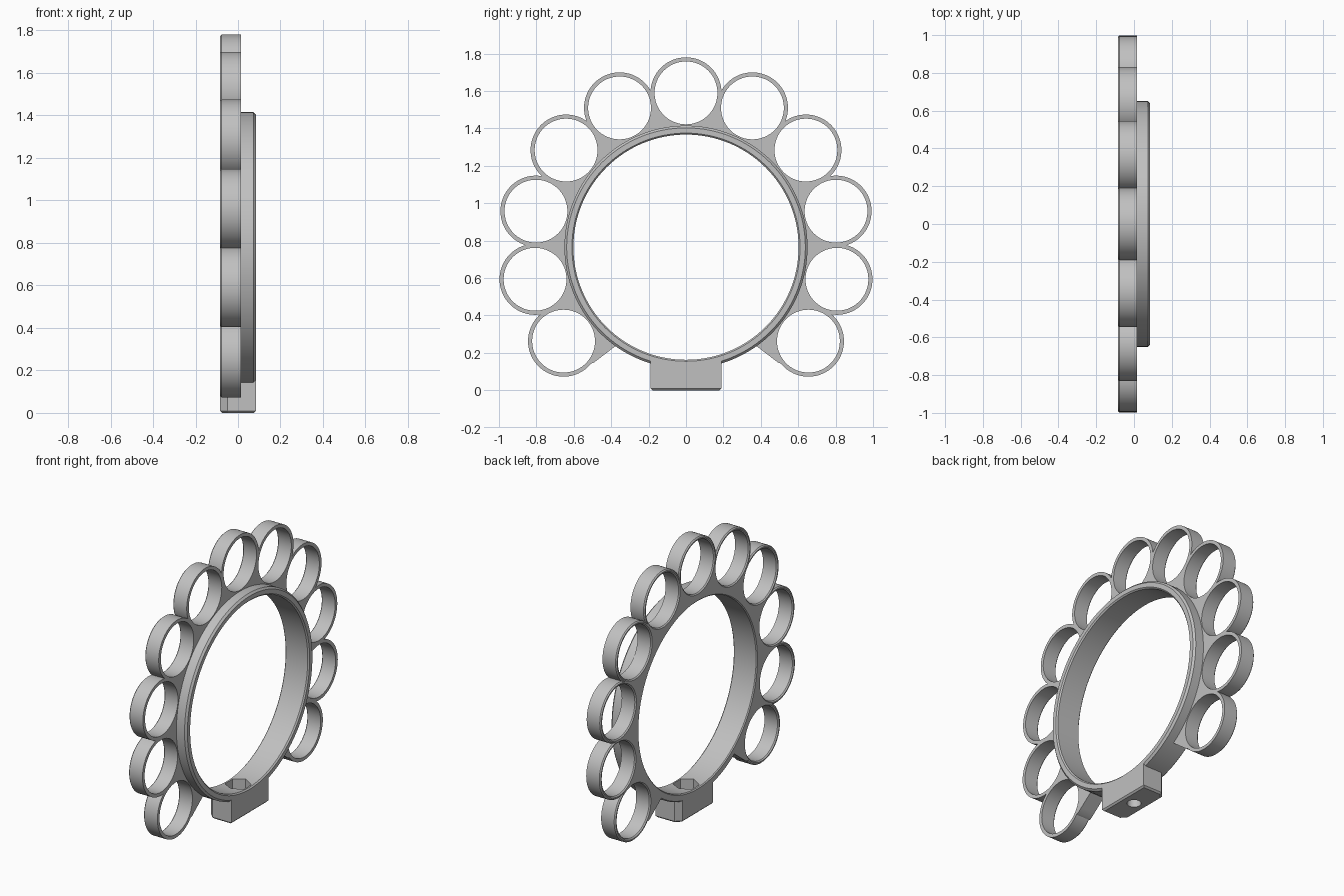
import bpy, bmesh, math
from mathutils import Matrix, Vector

if "Cube" in bpy.data.objects:
    bpy.data.objects.remove(bpy.data.objects["Cube"])

CZ = 0.765                      # height of the main ring centre
PITCH, STEP = 0.825, math.radians(25.5)   # small ring placement
X0, X1, X2 = -0.085, 0.015, 0.085         # back, plate front, main ring front

grey = bpy.data.materials.new("light_grey")
grey.diffuse_color = (0.53, 0.53, 0.53, 1)
grey.use_nodes = True
grey.node_tree.nodes["Principled BSDF"].inputs["Base Color"].default_value = grey.diffuse_color


def finish(bm, name):
    bmesh.ops.recalc_face_normals(bm, faces=bm.faces)
    me = bpy.data.meshes.new(name)
    bm.to_mesh(me)
    bm.free()
    me.materials.append(grey)
    ob = bpy.data.objects.new(name, me)
    bpy.context.collection.objects.link(ob)
    return ob


def smooth(ob):
    bpy.ops.object.select_all(action='DESELECT')
    ob.select_set(True)
    bpy.context.view_layer.objects.active = ob
    bpy.ops.object.shade_smooth_by_angle(angle=math.radians(30))


def loft(bm, sections, closed):
    """Skin a list of closed cross-sections of equal size."""
    rows = [[bm.verts.new(p) for p in s] for s in sections]
    n, m = len(rows), len(rows[0])
    for i in range(n if closed else n - 1):
        a, b = rows[i], rows[(i + 1) % n]
        for j in range(m):
            k = (j + 1) % m
            bm.faces.new((a[j], a[k], b[k], b[j]))
    if not closed:
        bm.faces.new(rows[0])
        bm.faces.new(rows[-1][::-1])


def polar(x, r, a, cy=0, cz=CZ):
    return (x, cy + r * math.sin(a), cz + r * math.cos(a))


def ring(name, profile, segs, cy=0, cz=CZ):
    bm = bmesh.new()
    loft(bm, [[polar(x, r, 2 * math.pi * i / segs, cy, cz) for r, x in profile]
              for i in range(segs)], True)
    return finish(bm, name)


def cylinder(name, r, z0, z1, segs, rot=0.0):
    bm = bmesh.new()
    loft(bm, [[(r * math.cos(rot + 2 * math.pi * i / segs),
                r * math.sin(rot + 2 * math.pi * i / segs), z)
               for i in range(segs)] for z in (z0, z1)], False)
    return finish(bm, name)


def cut(ob, cutter):
    mod = ob.modifiers.new("cut", 'BOOLEAN')
    mod.operation, mod.solver, mod.object = 'DIFFERENCE', 'EXACT', cutter
    bpy.ops.object.select_all(action='DESELECT')
    ob.select_set(True)
    bpy.context.view_layer.objects.active = ob
    bpy.ops.object.modifier_apply(modifier=mod.name)


# main ring, edges chamfered
RI, RO, C = 0.602, 0.65, 0.012
main = ring("main_ring", [(RI + 0.006, X0), (RO - 0.006, X0), (RO, X0 + 0.006),
                          (RO, X2 - C), (RO - C, X2), (RI + 0.008, X2),
                          (RI, X2 - 0.008), (RI, X0 + 0.006)], 128)

# eleven small rings, chamfered on the back
ri, ro, c = 0.168, 0.19, 0.007
for k in range(-5, 6):
    _, cy, cz = polar(0, PITCH, k * STEP)
    smooth(ring("small_ring", [(ri, X1), (ro, X1), (ro, X0 + c), (ro - c, X0),
                               (ri + c, X0), (ri, X0 + c)], 72, cy, cz))


# web plate filling the gaps between the main ring and the small rings
def web_radius(a):
    k = max(-5, min(5, round(a / STEP)))
    d = abs(a - k * STEP)
    h = PITCH * math.sin(d)
    mid = 0.178
    r = PITCH * math.cos(d)
    if h < mid:
        r -= math.sqrt(mid * mid - h * h)
    if d > STEP / 2 + 1e-6:              # straight radial edge at both ends
        r = min(r, ro / math.sin(d))
    return r


WEB_IN = 0.63
end = 5 * STEP + math.asin(ro / WEB_IN) - 0.003
N = 420
angles = [-end + 2 * end * i / N for i in range(N + 1)]
bm = bmesh.new()
loft(bm, [[polar(X0, WEB_IN, a), polar(X0, web_radius(a), a),
           polar(X1, web_radius(a), a), polar(X1, WEB_IN, a)] for a in angles], False)
smooth(finish(bm, "web_plate"))

# clamp block under the ring, back corners chamfered
W, V = 0.19, 0.035
outline = [(X2, -W), (X2, W), (X0 + V, W), (X0, W - V), (X0, -W + V), (X0 + V, -W)]
bm = bmesh.new()
loft(bm, [[(x, y, z) for x, y in outline] for z in (0, 0.19)], False)
bmesh.ops.bevel(bm, geom=[e for e in bm.edges if all(v.co.z < 0.01 for v in e.verts)],
                offset=0.01, segments=1, affect='EDGES')
block = finish(bm, "clamp_block")

# cutters: ring bore, hexagonal nut pocket, screw hole
bore = cylinder("bore_cutter", 0.625, -0.3, 0.3, 128)
bore.data.transform(Matrix.Translation(Vector((0, 0, CZ))) @ Matrix.Rotation(math.pi / 2, 4, 'Y'))
nut = cylinder("nut_cutter", 0.078, 0.09, 0.3, 6, math.pi / 2)
screw = cylinder("screw_cutter", 0.042, -0.1, 0.2, 32)
for tool in (bore, nut, screw):
    tool.hide_render = True
    cut(block, tool)
cut(main, nut)
for tool in (bore, nut, screw):
    bpy.data.objects.remove(tool)
smooth(main)
smooth(block)
